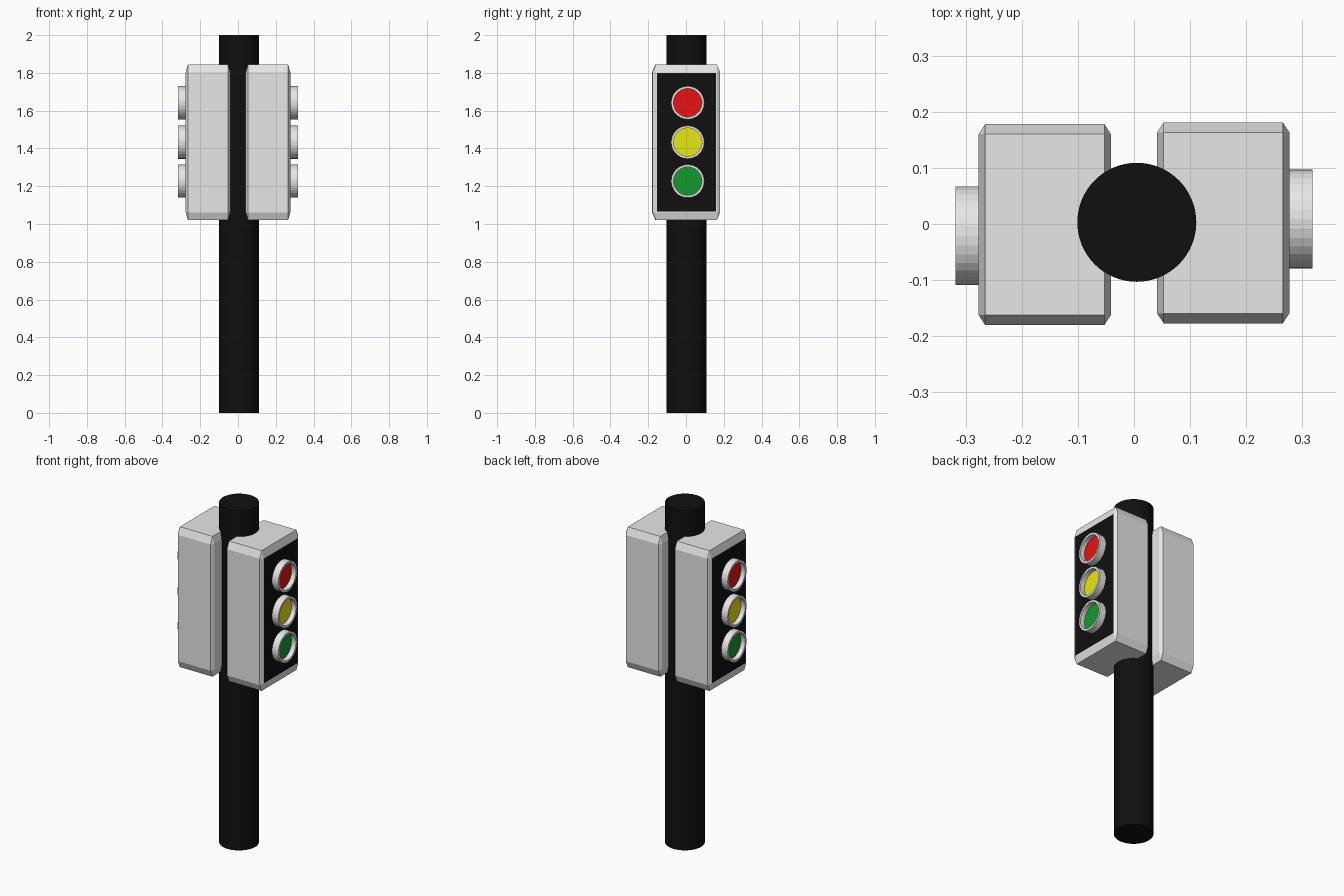
import bpy, bmesh
from math import pi
from mathutils import Matrix, Vector

cube = bpy.data.objects.get("Cube")
if cube:
    bpy.data.objects.remove(cube, do_unlink=True)


def material(name, r, g, b):
    m = bpy.data.materials.new(name)
    m.use_nodes = True
    m.diffuse_color = (r, g, b, 1)
    m.node_tree.nodes["Principled BSDF"].inputs["Base Color"].default_value = (r, g, b, 1)
    return m


GREY = material("light grey", 0.8, 0.8, 0.8)
BLACK = material("black", 0.005, 0.005, 0.005)
LAMPS = {
    "red": (material("signal red", 0.8, 0.006, 0.006), 1.642),
    "yellow": (material("signal yellow", 0.8, 0.8, 0.008), 1.433),
    "green": (material("signal green", 0.007, 0.32, 0.026), 1.227),
}


def finish(name, bm, *mats):
    bmesh.ops.recalc_face_normals(bm, faces=bm.faces)
    mesh = bpy.data.meshes.new(name)
    bm.to_mesh(mesh)
    bm.free()
    for m in mats:
        mesh.materials.append(m)
    ob = bpy.data.objects.new(name, mesh)
    bpy.context.collection.objects.link(ob)
    return ob


def cylinder(name, radius, depth, matrix, mat, sides):
    bm = bmesh.new()
    bmesh.ops.create_cone(bm, cap_ends=True, segments=sides, radius1=radius,
                          radius2=radius, depth=depth, matrix=matrix)
    return finish(name, bm, mat)


def housing(name, side, centre, size):
    # Chamfered box, with the chamfer stretched along with the box
    bm = bmesh.new()
    bmesh.ops.create_cube(bm, size=1)
    bmesh.ops.bevel(bm, geom=bm.edges[:], offset=0.05, segments=1,
                    affect='EDGES', profile=0.5)
    bmesh.ops.scale(bm, vec=size, verts=bm.verts)
    bmesh.ops.translate(bm, vec=centre, verts=bm.verts)
    bm.normal_update()
    # Black signal panel inset in the outward face
    panel = max(bm.faces, key=lambda f: f.normal.x * side)
    bmesh.ops.inset_region(bm, faces=[panel], thickness=0.007)
    panel.material_index = 1
    finish(name, bm, GREY, BLACK)


def hood(name, side, x, y, z):
    # Short open tube, spun from a rectangular section about the x axis
    bm = bmesh.new()
    section = [(0, 0.088), (0.041, 0.088), (0.041, 0.075), (0, 0.075)]
    verts = [bm.verts.new((x + side * d, y, z + r)) for d, r in section]
    edges = [bm.edges.new((verts[i], verts[i - 1])) for i in range(4)]
    bmesh.ops.spin(bm, geom=verts + edges, cent=(x, y, z), axis=(1, 0, 0),
                   angle=2 * pi, steps=32, use_merge=True)
    bmesh.ops.remove_doubles(bm, verts=bm.verts, dist=0.0001)
    finish(name, bm, GREY)


# Pole
pole = cylinder("pole", 0.106, 2, Matrix.Translation((0.005, 0.003, 1)), BLACK, 64)
bpy.context.view_layer.objects.active = pole
pole.select_set(True)
bpy.ops.object.shade_smooth_by_angle()
pole.select_set(False)

# Two signal heads facing away from each other
for label, side, box_y, lamp_y in (("left", 1, 0.002, 0.009), ("right", -1, -0.001, -0.021)):
    housing(f"{label}_housing", side, Vector((side * 0.159, box_y, 1.433)),
            Vector((0.236, 0.358, 0.825)))
    for colour, (mat, z) in LAMPS.items():
        hood(f"{label}_{colour}_hood", side, side * 0.277, lamp_y, z)
        place = Matrix.Translation((side * 0.283, lamp_y, z)) @ Matrix.Rotation(pi / 2, 4, 'Y')
        cylinder(f"{label}_{colour}_lens", 0.0755, 0.014, place, mat, 32)
